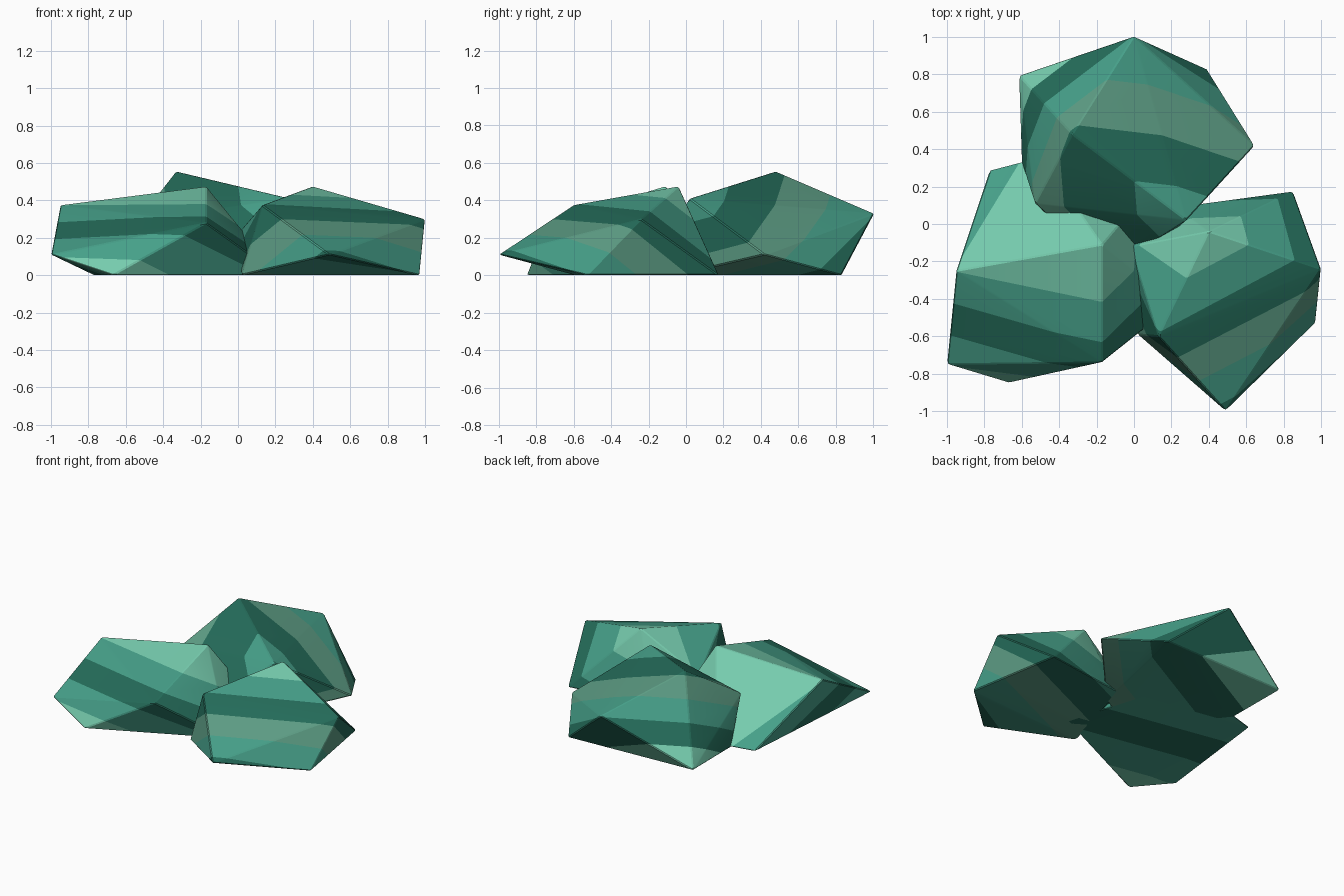
import bpy, bmesh, math
from mathutils import Vector

cube = bpy.data.objects.get("Cube")
if cube:
    bpy.data.objects.remove(cube, do_unlink=True)


def make_material(name, rgb):
    mat = bpy.data.materials.new(name)
    mat.use_nodes = True
    colour = (*rgb, 1.0)
    mat.diffuse_color = colour
    bsdf = mat.node_tree.nodes["Principled BSDF"]
    bsdf.inputs["Base Color"].default_value = colour
    bsdf.inputs["Roughness"].default_value = 0.7
    return mat


# Four greens of the banded mineral
GREENS = [
    make_material("light green", (0.18, 0.60, 0.42)),
    make_material("soft green", (0.11, 0.34, 0.235)),
    make_material("mid green", (0.061, 0.35, 0.25)),
    make_material("dark green", (0.018, 0.15, 0.102)),
]
LIGHT, SOFT, MID, DARK = range(4)
BAND = 0.163
BEVEL = 0.006


def banded_rock(name, corners, axis, top, bands):
    """Faceted convex stone, sliced into colour bands downward along an axis."""
    axis = Vector(axis).normalized()
    bm = bmesh.new()
    for corner in corners:
        bm.verts.new(corner)
    hull = bmesh.ops.convex_hull(bm, input=bm.verts)
    loose = {v for v in hull["geom_interior"] + hull["geom_unused"]
             if isinstance(v, bmesh.types.BMVert)}
    bmesh.ops.delete(bm, geom=list(loose), context="VERTS")
    bmesh.ops.dissolve_limit(bm, angle_limit=math.radians(2),
                             verts=bm.verts, edges=bm.edges)
    # Narrow worn edges
    bmesh.ops.bevel(bm, geom=list(bm.edges), offset=BEVEL, segments=1,
                    profile=0.5, affect="EDGES", clamp_overlap=True)
    # Slice along every band boundary
    for i in range(len(bands) - 1):
        bmesh.ops.bisect_plane(bm, geom=bm.verts[:] + bm.edges[:] + bm.faces[:],
                               dist=1e-5, plane_co=axis * (top - i * BAND),
                               plane_no=axis)
    bmesh.ops.recalc_face_normals(bm, faces=bm.faces)
    # Colour each face by its height along the axis
    for face in bm.faces:
        depth = (top - face.calc_center_median().dot(axis)) / BAND
        index = max(0, min(len(bands) - 1, math.floor(depth) + 1))
        face.material_index = bands[index]
    mesh = bpy.data.meshes.new(name)
    bm.to_mesh(mesh)
    bm.free()
    for mat in GREENS:
        mesh.materials.append(mat)
    rock = bpy.data.objects.new(name, mesh)
    bpy.context.collection.objects.link(rock)
    bpy.ops.object.select_all(action="DESELECT")
    rock.select_set(True)
    bpy.context.view_layer.objects.active = rock
    bpy.ops.object.shade_smooth_by_angle(angle=math.radians(15))
    return rock


# Front right stone
banded_rock("front_right_rock", [
    (-1, -.75, .11), (-.67, -.85, 0), (-.17, -.74, .28), (-.17, -.11, .475),
    (-.95, -.25, .375), (-.77, .29, 0), (-.5, .36, .01), (.22, -.43, 0),
    (.05, .15, 0),
], (.094, .49, .87), .11, [LIGHT, MID, DARK, MID, LIGHT])

# Front left stone
banded_rock("front_left_rock", [
    (.49, -1, .11), (.97, -.53, 0), (1, -.24, .30), (.85, .175, 0),
    (.22, .09, 0), (.02, -.59, 0), (.13, -.60, .375), (.40, -.04, .475),
    (-.02, -.12, .2),
], (-.25, .55, .8), .115, [LIGHT, MID, DARK, SOFT, MID, DARK])

# Back stone
banded_rock("back_rock", [
    (0, 1.005, .33), (-.615, .795, .01), (.39, .83, 0), (.645, .42, .11),
    (.28, .02, .41), (-.33, .48, .555), (-.53, .11, .30), (-.60, .33, 0),
    (-.15, -.25, 0), (.2, -.05, 0),
], (.25, -.46, .85), .30, [MID, DARK, SOFT, MID, DARK, LIGHT])
